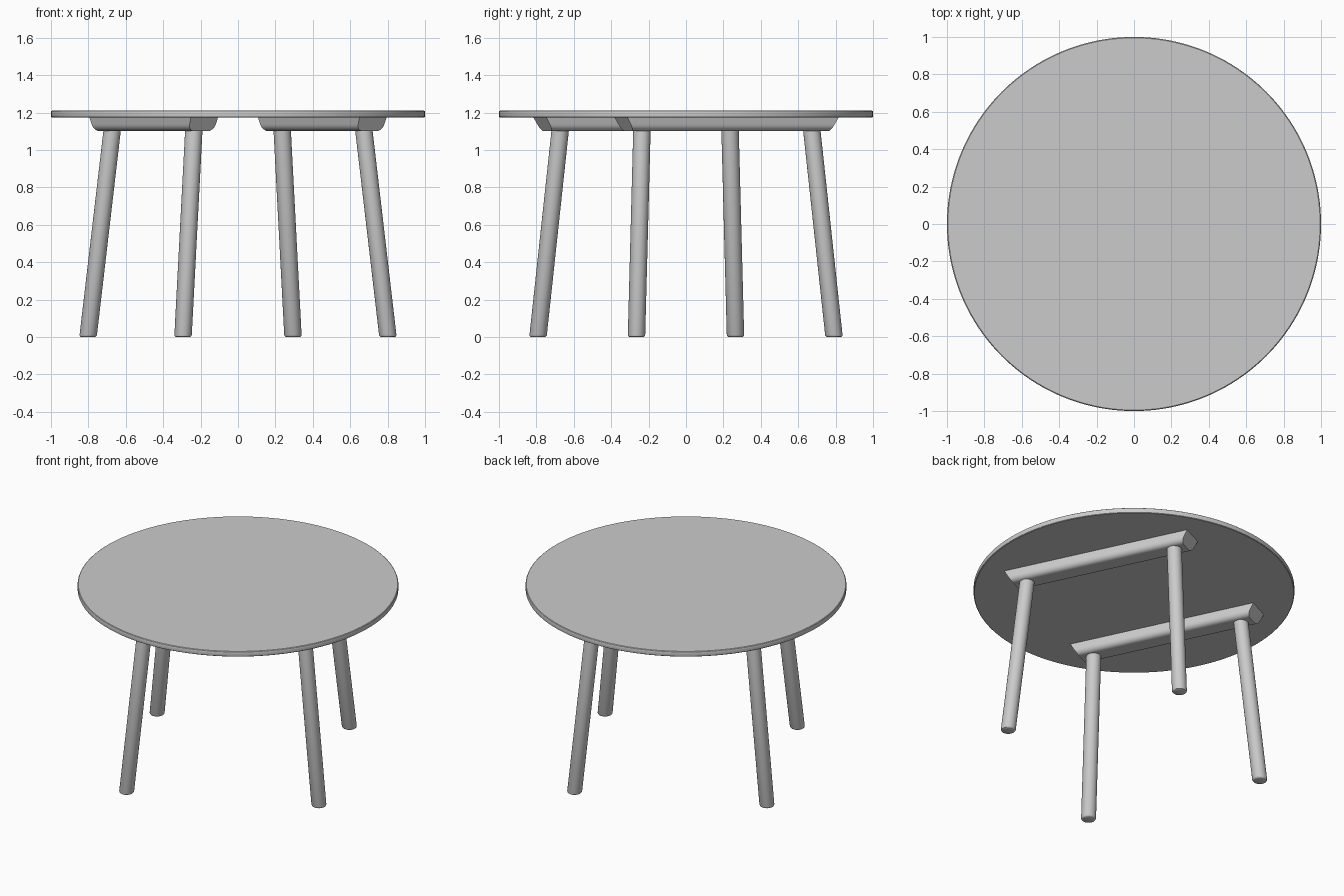
import bpy
import bmesh
from math import cos, sin, pi, atan2
from mathutils import Vector, Matrix

if "Cube" in bpy.data.objects:
    bpy.data.objects.remove(bpy.data.objects["Cube"])

TOP, UNDER, BEAM_LOW = 1.21, 1.174, 1.10


def loft(name, rings, matrix=Matrix.Identity(4)):
    """Skin a list of matching closed rings and cap both ends."""
    bm = bmesh.new()
    loops = [[bm.verts.new(matrix @ Vector(p)) for p in ring] for ring in rings]
    n = len(loops[0])
    for a, b in zip(loops, loops[1:]):
        for i in range(n):
            j = (i + 1) % n
            bm.faces.new((a[i], a[j], b[j], b[i]))
    bm.faces.new(loops[0])
    bm.faces.new(loops[-1])
    bmesh.ops.recalc_face_normals(bm, faces=bm.faces)
    mesh = bpy.data.meshes.new(name)
    bm.to_mesh(mesh)
    bm.free()
    obj = bpy.data.objects.new(name, mesh)
    bpy.context.collection.objects.link(obj)
    bpy.ops.object.select_all(action='DESELECT')
    obj.select_set(True)
    bpy.context.view_layer.objects.active = obj
    bpy.ops.object.shade_smooth_by_angle(angle=0.6)
    return obj


def circle(x, y, z, r, n):
    return [(x + r * cos(2 * pi * i / n), y + r * sin(2 * pi * i / n), z) for i in range(n)]


# round table top with softened rim
loft("table_top", [circle(0, 0, z, r, 160) for z, r in (
    (UNDER, 0.995), (UNDER + 0.003, 0.999), (UNDER + 0.006, 1.0),
    (TOP - 0.006, 1.0), (TOP - 0.003, 0.999), (TOP, 0.995))])

# beam half section: (half width, height), rounded toward the bottom
half = [(0.081, UNDER + 0.004), (0.079, 1.155)]
half += [(0.039 + 0.039 * cos(a * pi / 12), 1.14 - 0.04 * sin(a * pi / 12)) for a in range(7)]
section = half + [(-v, z) for v, z in reversed(half)]


def beam_ring(end):
    # the ends slope inward toward the bottom
    return [(0.5 + v, end * (0.583 + 0.043 * (z - BEAM_LOW) / (UNDER - BEAM_LOW)), z)
            for v, z in section]


# the whole underframe is turned about the vertical axis
turn = atan2(0.435, 0.905)
for side, spin in (("right", 0), ("left", pi)):
    m = Matrix.Rotation(turn + spin, 4, 'Z')
    loft(side + "_beam", [beam_ring(-1), beam_ring(1)], m)
    # splayed round legs, running up into the beam
    foot, head = Vector((0.608, 0.586, 0)), Vector((0.502, 0.502, 1.13))
    for end, s in (("front", -1), ("back", 1)):
        rings = []
        for z, r in ((0, 0.038), (0.003, 0.043), (0.01, 0.0465), (1.13, 0.0465)):
            p = foot.lerp(head, z / 1.13)
            rings.append(circle(p.x, p.y * s, z, r, 40))
        loft(f"{side}_leg_{end}", rings, m)
